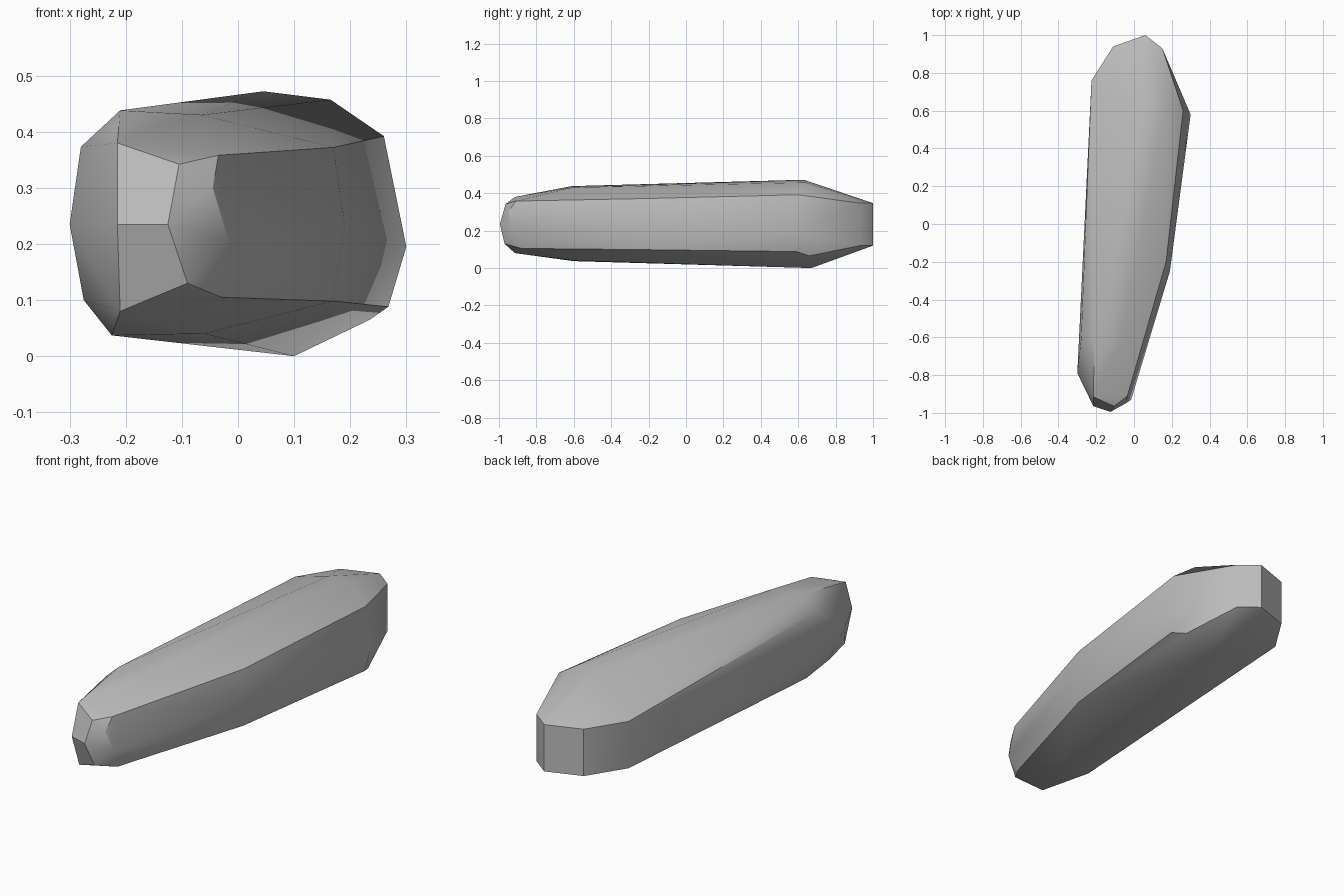
import bpy
import bmesh
import math
from mathutils import Vector

cube = bpy.data.objects.get("Cube")
if cube:
    bpy.data.objects.remove(cube, do_unlink=True)

# Plain stone colour
stone = bpy.data.materials.new("stone_grey")
stone.use_nodes = True
grey = (0.5, 0.5, 0.5, 1)
stone.diffuse_color = grey
stone.node_tree.nodes["Principled BSDF"].inputs["Base Color"].default_value = grey

# Corner groups of the chipped stone
front_tip = [(-.215, -.915, .38), (-.105, -.965, .342), (-.045, -.95, .3),
             (-.125, -.995, .235), (-.215, -.965, .235), (-.09, -.97, .13),
             (-.21, -.915, .08), (-.015, -.93, .2)]
front_shoulder = [(-.035, -.91, .358), (-.03, -.88, .105), (-.3, -.79, .235),
                  (-.28, -.61, .373), (-.275, -.7, .1), (-.21, -.61, .438),
                  (-.225, -.6, .037), (-.065, -.61, .43), (-.06, -.6, .04)]
side_bend = [(.17, -.2, .372), (.19, -.25, .235), (.17, -.2, .098)]
back_shoulder = [(.3, .58, .195), (.26, .6, .392), (.268, .59, .088),
                 (.235, .66, .065), (.165, .64, .457), (.045, .63, .472),
                 (.1, .67, 0)]

# The back end is a near vertical band, so each corner gives a top and a base point
back_band = []
for x, y in [(.06, 1), (.15, .93), (-.11, .94), (-.225, .76)]:
    back_band += [(x, y, .347), (x, y, .12)]

# Wrap the corners in one faceted skin
bm = bmesh.new()
for point in front_tip + front_shoulder + side_bend + back_shoulder + back_band:
    bm.verts.new(Vector(point))
hull = bmesh.ops.convex_hull(bm, input=bm.verts)
loose = [v for v in bm.verts if not v.link_faces]
bmesh.ops.delete(bm, geom=loose, context="VERTS")
bmesh.ops.recalc_face_normals(bm, faces=bm.faces)

mesh = bpy.data.meshes.new("long_stone")
bm.to_mesh(mesh)
bm.free()
mesh.materials.append(stone)
rock = bpy.data.objects.new("long_stone", mesh)
bpy.context.collection.objects.link(rock)

# Soft shading over shallow edges, crisp chips elsewhere
bpy.context.view_layer.objects.active = rock
rock.select_set(True)
bpy.ops.object.shade_smooth_by_angle(angle=math.radians(30))
